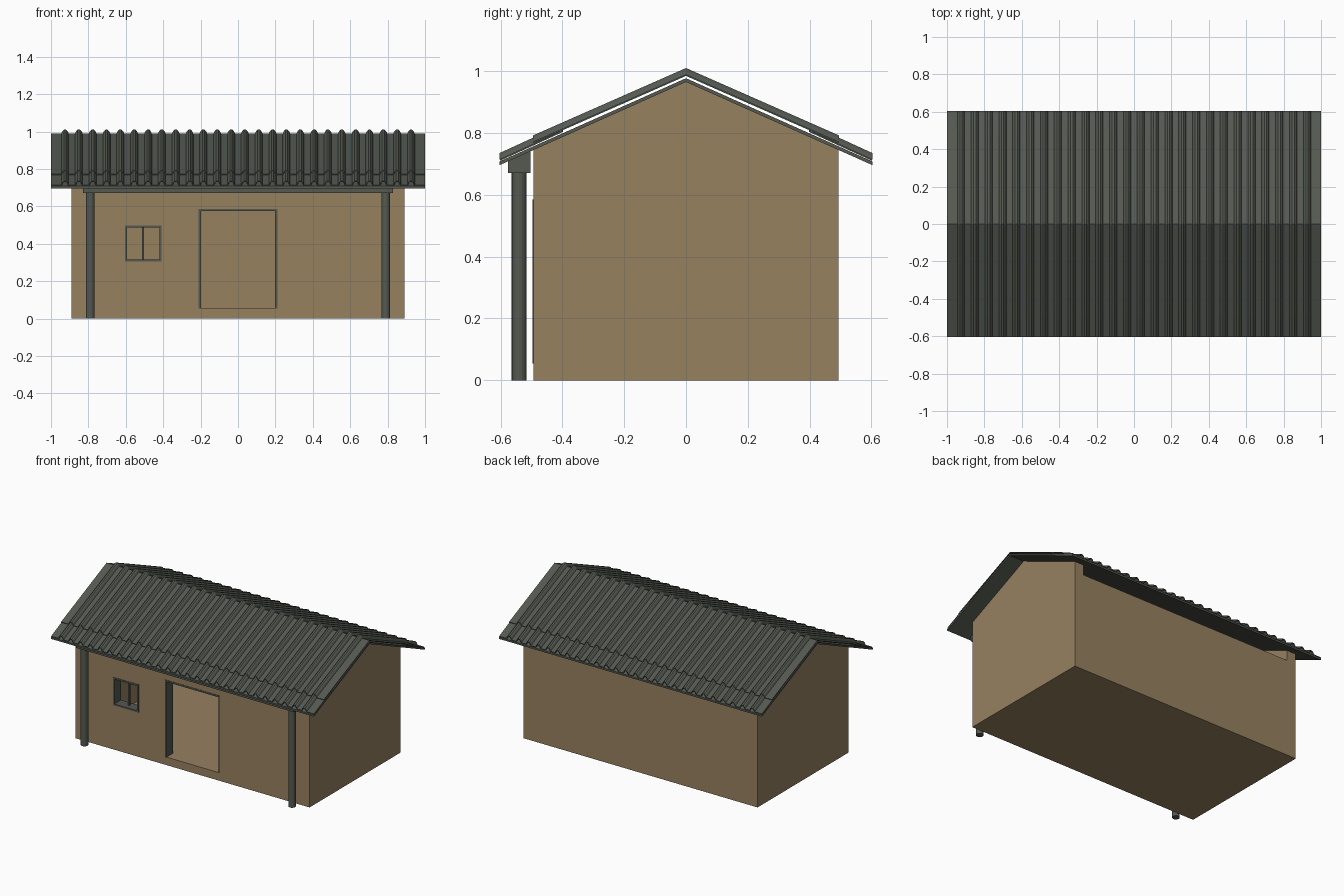
import bpy, bmesh

cube = bpy.data.objects.get("Cube")
if cube:
    bpy.data.objects.remove(cube, do_unlink=True)


def material(name, colour):
    m = bpy.data.materials.new(name)
    m.use_nodes = True
    m.diffuse_color = (*colour, 1)
    bsdf = next(n for n in m.node_tree.nodes if n.type == 'BSDF_PRINCIPLED')
    bsdf.inputs["Base Color"].default_value = (*colour, 1)
    return m


MUD = material("tan plaster", (0.31, 0.22, 0.118))
SLATE = material("dark grey green", (0.09, 0.10, 0.083))


def finish(name, bm, mat):
    me = bpy.data.meshes.new(name)
    bm.to_mesh(me)
    bm.free()
    me.materials.append(mat)
    ob = bpy.data.objects.new(name, me)
    bpy.context.collection.objects.link(ob)
    return ob


def prism(name, profile, x0, x1, mat):
    """Extrude a (y, z) outline along x."""
    bm = bmesh.new()
    face = bm.faces.new([bm.verts.new((x0, y, z)) for y, z in profile])
    ext = bmesh.ops.extrude_face_region(bm, geom=[face])
    moved = [v for v in ext["geom"] if isinstance(v, bmesh.types.BMVert)]
    bmesh.ops.translate(bm, vec=(x1 - x0, 0, 0), verts=moved)
    bmesh.ops.recalc_face_normals(bm, faces=bm.faces)
    return finish(name, bm, mat)


def box(name, x0, x1, y0, y1, z0, z1, mat=SLATE):
    return prism(name, [(y0, z0), (y1, z0), (y1, z1), (y0, z1)], x0, x1, mat)


def apply(ob, kind, **settings):
    mod = ob.modifiers.new(kind.title(), kind)
    for key, value in settings.items():
        setattr(mod, key, value)
    bpy.context.view_layer.objects.active = ob
    bpy.ops.object.modifier_apply(modifier=mod.name)


# Overall sizes
WX, WY, EAVE, RIDGE = 0.89, 0.493, 0.745, 0.965
WALL, FLOOR, PLATE = 0.07, 0.055, 0.675
SLOPE = (RIDGE - EAVE) / WY
INX, INY = WX - WALL, WY - WALL
DOOR = (-0.21, 0.21, FLOOR, 0.585)
WINDOW = (-0.605, -0.41, 0.305, 0.497)

# Hollow walls with gables, floor, door and window openings
walls = prism("walls", [(-WY, 0), (WY, 0), (WY, EAVE), (0, RIDGE), (-WY, EAVE)], -WX, WX, MUD)
cutters = [
    (-INX, INX, -INY, INY, FLOOR, 1.2),
    (-INX, INX, -1, 1, PLATE, 1.2),
    (DOOR[0], DOOR[1], -1, -INY + 0.02, DOOR[2], DOOR[3]),
    (WINDOW[0], WINDOW[1], -1, -INY + 0.02, WINDOW[2], WINDOW[3]),
]
for c in cutters:
    cutter = box("opening_cutter", *c)
    apply(walls, 'BOOLEAN', operation='DIFFERENCE', solver='EXACT', object=cutter)
    bpy.data.objects.remove(cutter, do_unlink=True)


# Linings of the openings
def lining(name, rect, sill, t=0.011):
    x0, x1, z0, z1 = rect
    ya, yb = -WY - 0.003, -INY
    box(name + "_left", x1 - t, x1, ya, yb, z0, z1)
    box(name + "_right", x0, x0 + t, ya, yb, z0, z1)
    box(name + "_head", x0 + t, x1 - t, ya, yb, z1 - t, z1)
    if sill:
        box(name + "_sill", x0 + t, x1 - t, ya, yb, z0, z0 + t)


lining("door_frame", DOOR, False)
lining("window_frame", WINDOW, True)
mid = (WINDOW[0] + WINDOW[1]) / 2
box("window_mullion", mid - 0.005, mid + 0.005, -0.464, -0.452, WINDOW[2], WINDOW[3])

# Porch posts and the beam they carry
for side, x in (("left", 0.79), ("right", -0.79)):
    bm = bmesh.new()
    bmesh.ops.create_cone(bm, cap_ends=True, segments=16, radius1=0.024, radius2=0.024, depth=PLATE)
    bmesh.ops.translate(bm, vec=(x, -0.54, PLATE / 2), verts=bm.verts)
    finish(side + "_post", bm, SLATE)


def under_roof(y):
    return RIDGE - SLOPE * abs(y)


prism("porch_beam", [(-0.576, 0.67), (-0.503, 0.67), (-0.503, under_roof(0.503)),
                     (-0.576, under_roof(0.576))], -0.83, 0.83, SLATE)

# Roof deck
OUT, T = 0.603, 0.012
low = under_roof(OUT)
prism("roof_deck", [(-OUT, low), (0, RIDGE), (OUT, low), (OUT, low + T), (0, RIDGE + T),
                    (-OUT, low + T)], -1, 1, SLATE)

# Ribbed roof sheets, mirrored front to back
RIBS, PITCH = 26, 0.074
RIB = [(-0.02, 0), (-0.014, 0.012), (-0.006, 0.02), (0.006, 0.02), (0.014, 0.012), (0.02, 0)]


def sheet(name, y0, z0, y1, z1):
    line = [(-1, 0)]
    for i in range(RIBS):
        centre = (i - (RIBS - 1) / 2) * PITCH
        line += [(centre + dx, dz) for dx, dz in RIB]
    line.append((1, 0))
    bm = bmesh.new()
    top = [bm.verts.new((x, y0, z0 + h)) for x, h in line]
    bottom = [bm.verts.new((x, y1, z1 + h)) for x, h in line]
    for i in range(len(line) - 1):
        bm.faces.new((bottom[i], bottom[i + 1], top[i + 1], top[i]))
    ob = finish(name, bm, SLATE)
    apply(ob, 'SOLIDIFY', thickness=0.005, offset=-1)
    apply(ob, 'MIRROR', use_axis=(False, True, False), use_mirror_merge=False)


sheet("upper_roof_sheets", 0, 0.99, -0.495, 0.772)
sheet("lower_roof_sheets", -0.4, 0.808, -OUT, 0.715)
